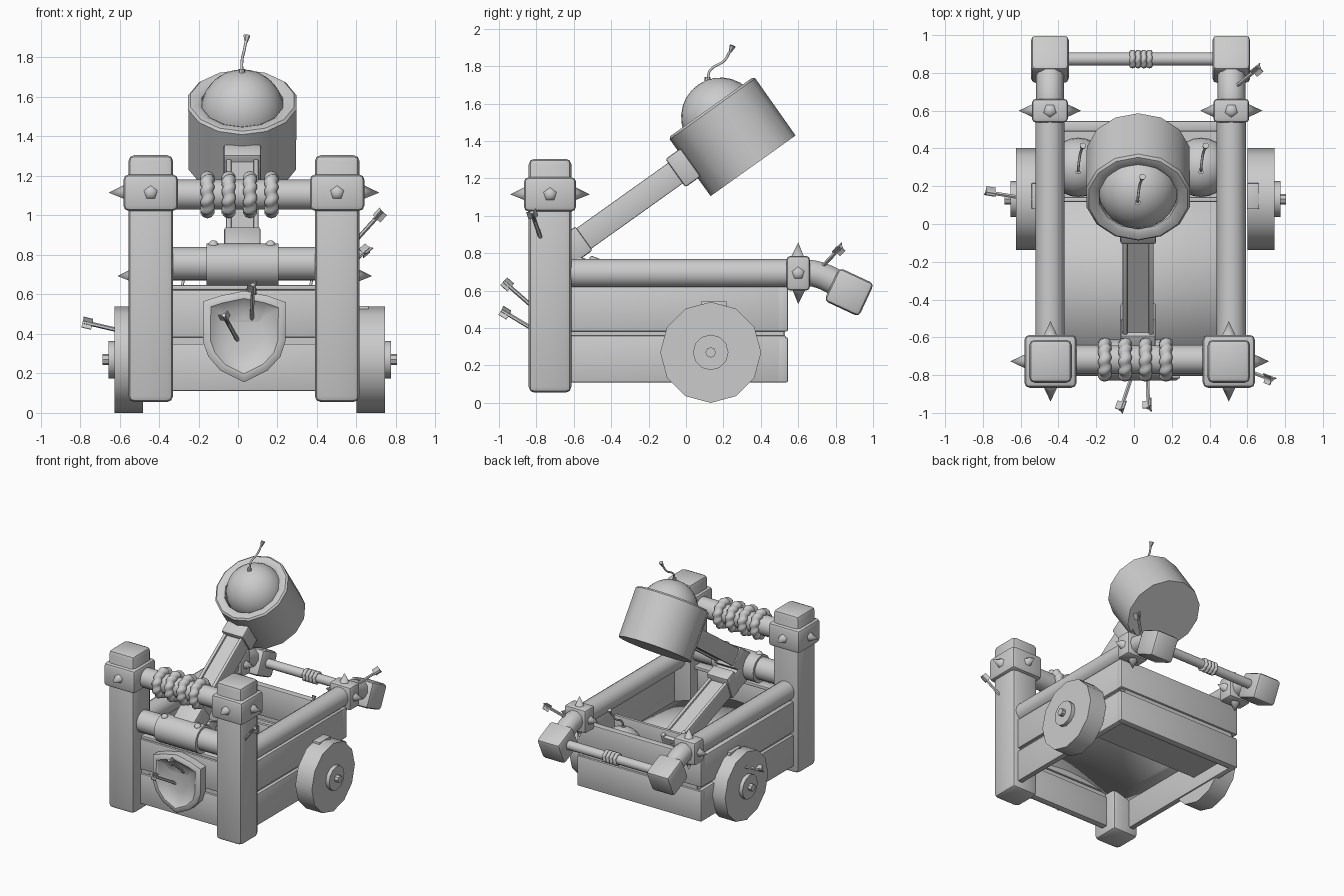
import bpy, bmesh, math
from mathutils import Matrix, Vector

if "Cube" in bpy.data.objects:
    bpy.data.objects.remove(bpy.data.objects["Cube"])

grey = bpy.data.materials.new("plain_grey")
grey.use_nodes = True
grey.diffuse_color = (0.6, 0.6, 0.6, 1)
grey.node_tree.nodes["Principled BSDF"].inputs["Base Color"].default_value = (0.6, 0.6, 0.6, 1)

CX = 0.03      # centre line of the frame
WX = 0.06      # centre line of the wheels
parts = []


def add(name, bm, matrix=None):
    bmesh.ops.recalc_face_normals(bm, faces=bm.faces)
    mesh = bpy.data.meshes.new(name)
    bm.to_mesh(mesh)
    bm.free()
    mesh.materials.append(grey)
    ob = bpy.data.objects.new(name, mesh)
    ob.matrix_world = matrix or Matrix()
    bpy.context.collection.objects.link(ob)
    parts.append(ob)
    return ob


def box(name, center, size, bevel=0.01, base=None, tilt=0):
    bm = bmesh.new()
    bmesh.ops.create_cube(bm, size=1, matrix=Matrix.Diagonal((*size, 1)))
    if bevel:
        bmesh.ops.bevel(bm, geom=bm.edges[:], offset=bevel, segments=2, profile=0.5, affect='EDGES')
    local = Matrix.Translation(center) @ Matrix.Rotation(math.radians(tilt), 4, 'X')
    return add(name, bm, (base or Matrix()) @ local)


def tube(name, p, q, r1, r2=None, sides=16):
    p, q = Vector(p), Vector(q)
    bm = bmesh.new()
    bmesh.ops.create_cone(bm, cap_ends=True, segments=sides, radius1=r1,
                          radius2=r1 if r2 is None else r2, depth=(q - p).length)
    turn = (q - p).to_track_quat('Z', 'Y').to_matrix().to_4x4()
    return add(name, bm, Matrix.Translation((p + q) / 2) @ turn)


def spike(name, p, direction):
    p, d = Vector(p), Vector(direction)
    tube(name, p - d * 0.01, p + d * 0.075, 0.042, 0.0, 5)


def ball(name, center, r, base=None):
    bm = bmesh.new()
    bmesh.ops.create_uvsphere(bm, u_segments=24, v_segments=14, radius=r)
    add(name, bm, (base or Matrix()) @ Matrix.Translation(center))


def rope_ring(name, center, major, minor, lobes):
    # ring around the x axis, pinched into slanted strands
    bm = bmesh.new()
    n, m = lobes * 6, 10
    rows = []
    for i in range(n):
        a = math.tau * i / n
        row = []
        for j in range(m):
            b = math.tau * j / m
            r = minor * (1.04 - 0.28 * abs(math.cos(lobes * a / 2 + b / 2)) ** 3)
            k = major + r * math.cos(b)
            row.append(bm.verts.new((r * math.sin(b), k * math.cos(a), k * math.sin(a))))
        rows.append(row)
    for i in range(n):
        for j in range(m):
            s, t = rows[i], rows[(i + 1) % n]
            bm.faces.new((s[j], t[j], t[(j + 1) % m], s[(j + 1) % m]))
    add(name, bm, Matrix.Translation(center))


def cord(name, points, r):
    curve = bpy.data.curves.new(name, 'CURVE')
    curve.dimensions = '3D'
    curve.bevel_depth = r
    curve.bevel_resolution = 3
    curve.use_fill_caps = True
    curve.resolution_u = 5
    sp = curve.splines.new('BEZIER')
    sp.bezier_points.add(len(points) - 1)
    for bp, co in zip(sp.bezier_points, points):
        bp.co = co
        bp.handle_left_type = bp.handle_right_type = 'AUTO'
    curve.materials.append(grey)
    bpy.context.collection.objects.link(bpy.data.objects.new(name, curve))


def fuse(name, root):
    x, y, z = root
    cord(name, [(x, y, z), (x, y + 0.015, z + 0.05), (x + 0.01, y + 0.09, z + 0.1),
                (x + 0.02, y + 0.12, z + 0.15)], 0.007)
    tube(name + "_tip", (x + 0.02, y + 0.12, z + 0.145), (x + 0.025, y + 0.135, z + 0.18), 0.007, 0.018, 6)
    tube(name + "_socket", (x, y, z - 0.02), (x, y, z + 0.012), 0.016, sides=8)


def arrow(name, tail, tip):
    tail, tip = Vector(tail), Vector(tip)
    d = (tip - tail).normalized()
    tube(name + "_shaft", tail, tip, 0.011, sides=6)
    frame = Matrix.Translation(tail + d * 0.025) @ d.to_track_quat('Z', 'Y').to_matrix().to_4x4()
    for k in range(3):
        turn = Matrix.Rotation(math.tau * k / 3, 4, 'Z')
        box(name + "_feather", (0.016, 0, 0), (0.03, 0.005, 0.05), 0, frame @ turn)


# front posts, collars, rails and rear ends, mirrored about the centre line
for side, tag in ((-1, "right"), (1, "left")):
    x = CX + side * 0.472
    box(tag + "_post", (x, -0.727, 0.68), (0.226, 0.228, 1.25), 0.03)
    box(tag + "_post_collar", (x, -0.727, 1.115), (0.277, 0.28, 0.185), 0.028)
    for d in ((side, 0, 0), (0, -1, 0), (0, 1, 0)):
        spike(tag + "_post_spike", Vector((x, -0.727, 1.115)) + Vector(d) * 0.138, d)

    x = CX + 0.005 + side * 0.48
    tube(tag + "_rail", (x, -0.65, 0.693), (x, 0.56, 0.693), 0.077)
    box(tag + "_rail_collar", (x, 0.6, 0.693), (0.19, 0.125, 0.185), 0.02)
    for d in ((1, 0, 0), (-1, 0, 0), (0, 0, 1), (0, 0, -1)):
        spike(tag + "_rail_spike", Vector((x, 0.6, 0.693)) + Vector(d) * 0.09, d)
    cord(tag + "_rail_bend", [(x, 0.6, 0.693), (x, 0.69, 0.69), (x, 0.83, 0.63)], 0.074)
    box(tag + "_rail_end", (x, 0.872, 0.592), (0.2, 0.205, 0.195), 0.025, tilt=-25)

    # side walls of two planks over a recessed liner
    box(tag + "_wall_liner", (CX + side * 0.51, -0.08, 0.37), (0.02, 1.2, 0.5), 0)
    for z, h in ((0.235, 0.25), (0.503, 0.24)):
        box(tag + "_plank", (CX + side * 0.522, -0.07, z), (0.045, 1.21, h), 0.008)

    # wheels with hub, pin and repair plate
    def on_axle(offset):
        return (WX + side * offset, 0.132, 0.27)
    tube(tag + "_wheel", on_axle(0.54), on_axle(0.685), 0.27, sides=12)
    tube(tag + "_hub", on_axle(0.64), on_axle(0.715), 0.095, sides=12)
    tube(tag + "_pin", on_axle(0.7), on_axle(0.745), 0.028, sides=8)
    box(tag + "_wheel_plate", (WX + side * 0.57, 0.148, 0.522), (0.064, 0.137, 0.04), 0.004)

    # stored shot behind the divider
    ball(tag + "_stored_shot", (CX + side * 0.325, 0.3, 0.38), 0.157)
    fuse(tag + "_stored_fuse", (CX + side * 0.325, 0.28, 0.53))

# front and back walls
for tag, y in (("front", -0.725), ("back", 0.518)):
    box(tag + "_liner", (CX, y, 0.37), (1.0, 0.025, 0.5), 0)
    for z, h in ((0.23, 0.24), (0.503, 0.24)):
        box(tag + "_plank", (CX, y, z), (1.09, 0.055, h), 0.008)
box("front_ledge", (CX, -0.7, 0.635), (0.75, 0.08, 0.025), 0.005)
box("divider", (CX, 0.13, 0.43), (1.0, 0.025, 0.2), 0.005)
box("shot_floor", (CX, 0.31, 0.22), (1.0, 0.4, 0.03), 0)

# gently arched bed in front of the divider
bm = bmesh.new()
bmesh.ops.create_grid(bm, x_segments=12, y_segments=2, size=0.5)
for v in bm.verts:
    v.co = (v.co.x, v.co.y * 0.84, 0.1 * math.cos(v.co.x * math.pi))
bed = add("arched_bed", bm, Matrix.Translation((CX, -0.29, 0.35)))
bed.modifiers.new("thickness", 'SOLIDIFY').thickness = 0.02

# cross bars and rope windings
tube("upper_beam", (CX - 0.42, -0.718, 1.105), (CX + 0.42, -0.718, 1.105), 0.076)
for k in range(4):
    rope_ring("beam_rope", (-0.155 + k * 0.108, -0.718, 1.105), 0.083, 0.036, 10)
    rope_ring("rear_rope", (-0.008 + k * 0.03, 0.873, 0.6), 0.036, 0.016, 6)
tube("rear_bar", (CX - 0.45, 0.873, 0.6), (CX + 0.45, 0.873, 0.6), 0.035)
tube("arm_axle", (CX - 0.42, -0.72, 0.755), (CX + 0.42, -0.72, 0.755), 0.085)
tube("axle_sleeve", (-0.16, -0.72, 0.75), (0.205, -0.72, 0.75), 0.108)
for x in (-0.125, 0.165):
    ball("sleeve_bolt", (x, -0.74, 0.848), 0.026)

# throwing arm and its lower tail, each built along local y from the axle
ROOT = Matrix.Translation((0.022, -0.72, 0.755))
ARM = ROOT @ Matrix.Rotation(math.radians(35.5), 4, 'X')
TAIL = ROOT @ Matrix.Rotation(math.radians(-20.5), 4, 'X')
for tag, base, length in (("arm", ARM, 0.96), ("tail", TAIL, 0.93)):
    box(tag + "_core", (0, length / 2, 0), (0.13, length, 0.105), 0, base)
    for s in (-1, 1):
        box(tag + "_cheek", (s * 0.069, length / 2, 0), (0.026, length, 0.135), 0.006, base)
    box(tag + "_root_bracket", (0, 0.13, 0), (0.185, 0.17, 0.158), 0.012, base)
box("tail_clamp", (0, 0.235, 0.01), (0.185, 0.1, 0.19), 0.01, TAIL)
box("arm_head_bracket", (0, 0.865, 0), (0.19, 0.1, 0.185), 0.012, ARM)

# bucket as a turned profile with a broad rounded lip
CUP = ARM @ Matrix.Translation((0, 1.176, -0.017))
profile = [(0, -0.192), (0.279, -0.192), (0.281, 0.182), (0.268, 0.194), (0.232, 0.194), (0.21, 0.18), (0.2, 0.05), (0, 0.03)]
bm = bmesh.new()
vs = [bm.verts.new((0, r, z)) for r, z in profile]
edges = [bm.edges.new(pair) for pair in zip(vs, vs[1:])]
bmesh.ops.spin(bm, geom=vs + edges, cent=(0, 0, 0), axis=(0, 0, 1), angle=math.tau, steps=14)
bmesh.ops.remove_doubles(bm, verts=bm.verts, dist=0.0005)
add("bucket", bm, CUP)
ball("loaded_shot", (0, 0.01, 0.12), 0.212, CUP)
fuse("loaded_fuse", (0.02, 0.115, 1.73))

# shield with broad raised rim and dished face
outline = [(-0.175, 0.565), (-0.09, 0.593), (0.03, 0.618), (0.15, 0.593), (0.243, 0.56), (0.24, 0.36),
           (0.215, 0.285), (0.15, 0.215), (0.03, 0.155), (-0.09, 0.215), (-0.15, 0.285), (-0.178, 0.36)]
bm = bmesh.new()
face = bm.faces.new([bm.verts.new((x, -0.75, z)) for x, z in outline])
front = bmesh.ops.extrude_face_region(bm, geom=[face])["geom"]
bmesh.ops.translate(bm, verts=[g for g in front if isinstance(g, bmesh.types.BMVert)], vec=(0, -0.065, 0))
bmesh.ops.recalc_face_normals(bm, faces=bm.faces)
face = min(bm.faces, key=lambda f: f.calc_center_median().y)
for width, rise in ((0.02, 0.013), (0.018, 0), (0.014, -0.012), (0.035, -0.02), (0.05, -0.012)):
    bmesh.ops.inset_region(bm, faces=[face], thickness=width, depth=rise, use_even_offset=True)
add("shield", bm)

# stuck arrows
arrow("shield_arrow_low", (-0.072, -0.985, 0.495), (0.0, -0.77, 0.365))
arrow("shield_arrow_high", (0.076, -0.975, 0.65), (0.07, -0.77, 0.47))
arrow("wheel_arrow", (-0.785, 0.17, 0.46), (-0.57, 0.135, 0.41))
arrow("post_arrow", (0.73, -0.825, 1.02), (0.585, -0.77, 0.86))
arrow("rail_arrow", (0.665, 0.83, 0.835), (0.53, 0.72, 0.72))

# smooth shading with sharp edges kept, spikes softer than the rest
for soft, angle in ((False, 40), (True, 80)):
    bpy.ops.object.select_all(action='DESELECT')
    chosen = [ob for ob in parts if ("spike" in ob.name) == soft]
    for ob in chosen:
        ob.select_set(True)
    bpy.context.view_layer.objects.active = chosen[0]
    bpy.ops.object.shade_smooth_by_angle(angle=math.radians(angle))
